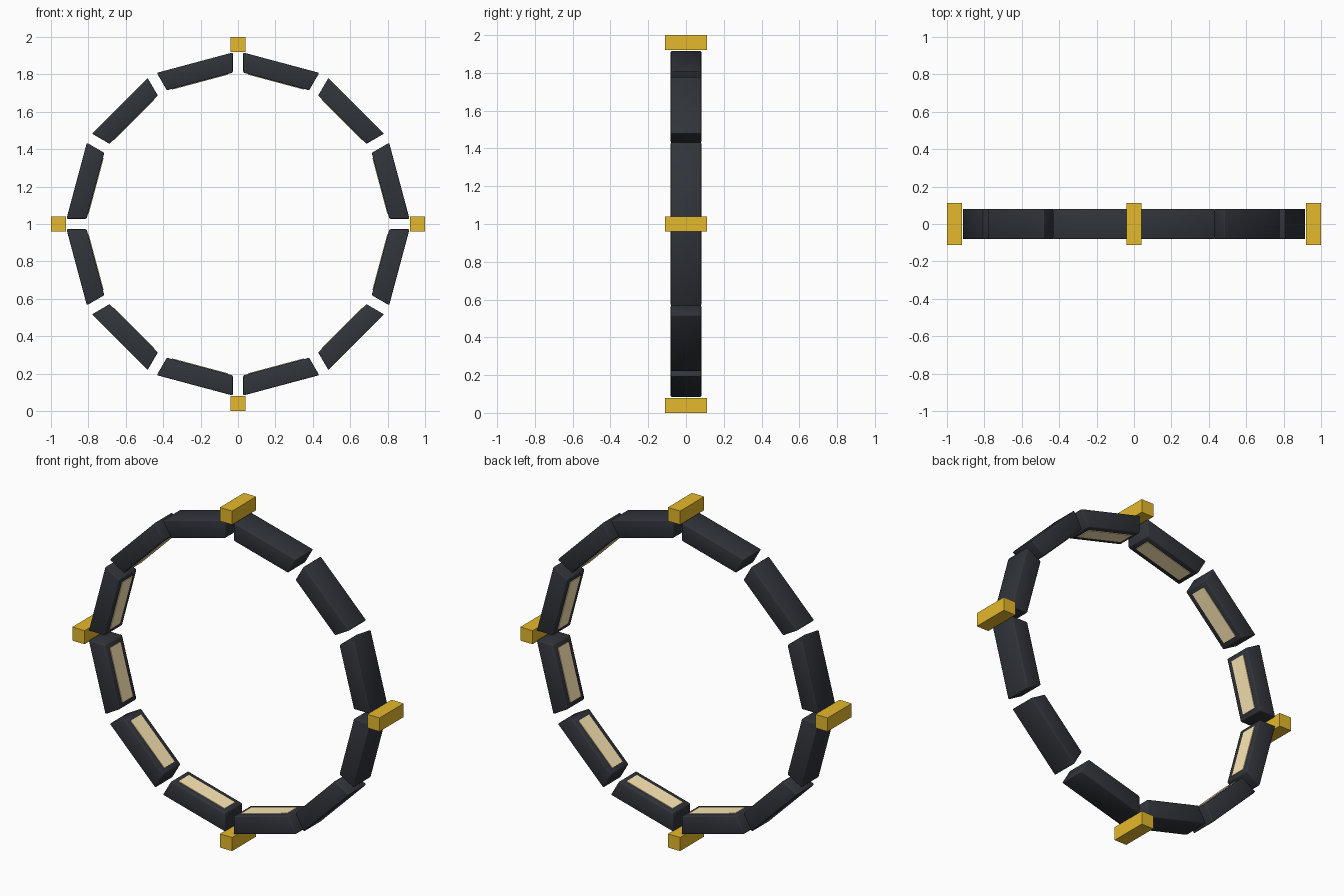
import bpy, bmesh
from math import pi, cos, tan, radians
from mathutils import Matrix

if "Cube" in bpy.data.objects:
    bpy.data.objects.remove(bpy.data.objects["Cube"])


def material(name, rgb):
    m = bpy.data.materials.new(name)
    m.diffuse_color = (*rgb, 1)
    m.use_nodes = True
    m.node_tree.nodes["Principled BSDF"].inputs["Base Color"].default_value = m.diffuse_color
    return m


DARK = material("dark_metal", (0.03, 0.034, 0.042))
GOLD = material("gold", (0.78, 0.48, 0.025))
CREAM = material("cream", (0.98, 0.80, 0.46))


def ring_bar(name, r0, r1, w0, w1, depth, angle, mat, bevel=0.0):
    """Bar from radius r0 to r1 (half widths w0, w1), turned about the hub at z = 1."""
    bm = bmesh.new()
    profile = [(-w0, r0), (w0, r0), (w1, r1), (-w1, r1)]
    face = bm.faces.new([bm.verts.new((x, -depth, z)) for x, z in profile])
    ext = bmesh.ops.extrude_face_region(bm, geom=[face])["geom"]
    moved = [v for v in ext if isinstance(v, bmesh.types.BMVert)]
    bmesh.ops.translate(bm, verts=moved, vec=(0, 2 * depth, 0))
    bmesh.ops.recalc_face_normals(bm, faces=bm.faces)
    if bevel:
        bmesh.ops.bevel(bm, geom=bm.edges[:], offset=bevel, segments=2, profile=0.5,
                        affect='EDGES')
        for f in bm.faces:
            f.smooth = True
    bm.transform(Matrix.Translation((0, 0, 1)) @ Matrix.Rotation(angle, 4, 'Y'))
    mesh = bpy.data.meshes.new(name)
    bm.to_mesh(mesh)
    bm.free()
    mesh.materials.append(mat)
    bpy.context.collection.objects.link(bpy.data.objects.new(name, mesh))


# Twelve mitred ring segments, each with a light panel on its inner face
T, GAP = radians(15), 0.028
R_IN, R_OUT = 0.789, 0.893


def half_width(r):
    return r * tan(T) - GAP / cos(T)


for i in range(12):
    a = T + i * pi / 6
    ring_bar(f"ring_segment_{i + 1}", R_IN, R_OUT, half_width(R_IN), half_width(R_OUT),
             0.081, a, DARK, 0.006)
    ring_bar(f"light_panel_{i + 1}", R_IN - 0.004, R_IN + 0.01, 0.155, 0.155, 0.048, a, CREAM)

# Four clamp blocks around the outside
for i in range(4):
    ring_bar(f"clamp_block_{i + 1}", 0.92, 1.0, 0.04, 0.04, 0.112, i * pi / 2, GOLD)
